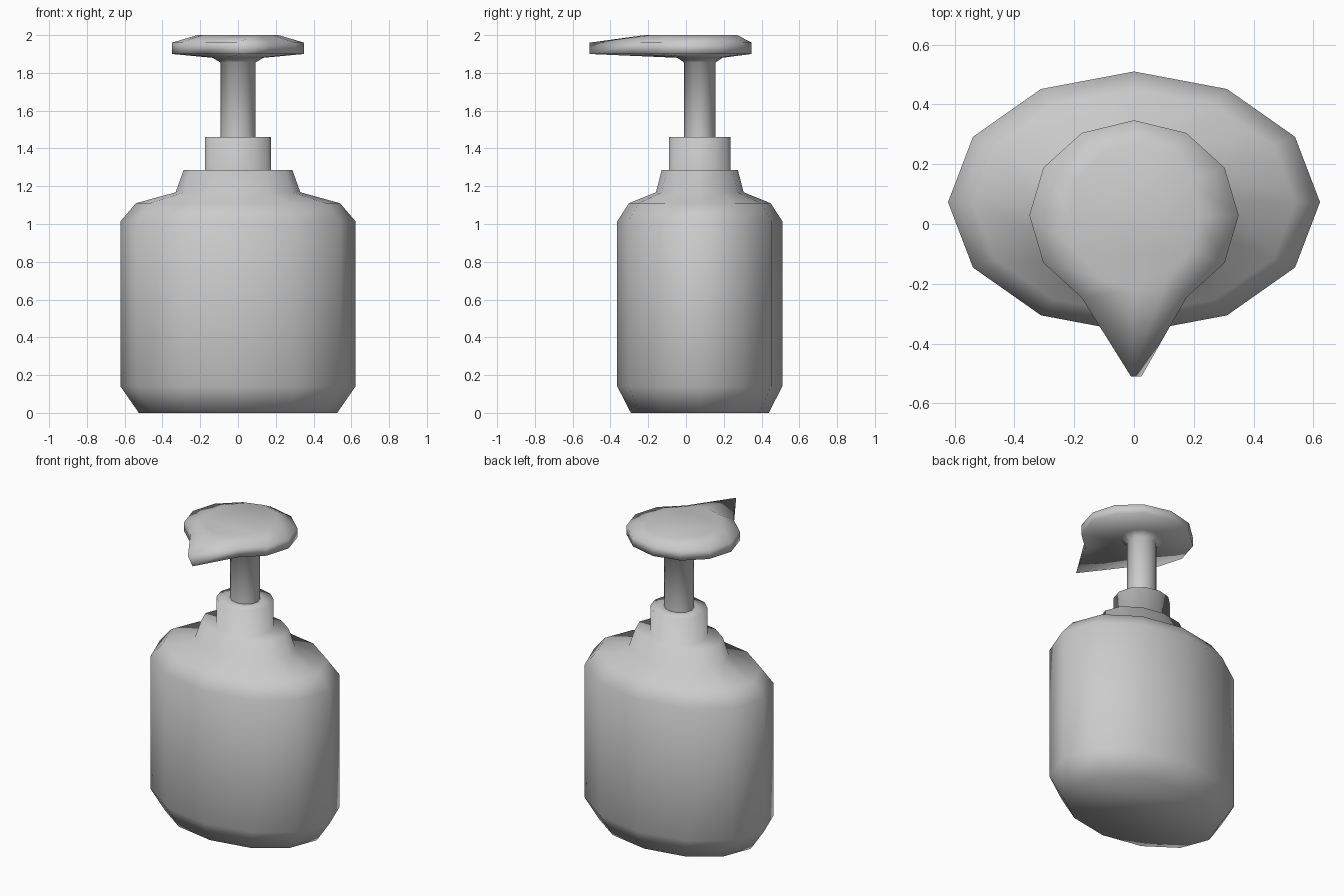
import bpy, bmesh, math

if "Cube" in bpy.data.objects:
    bpy.data.objects.remove(bpy.data.objects["Cube"])

N = 12


def ring(rx, ry, cy, z, tip=None):
    """Oval cross-section; tip optionally pulls the front point to (x, y)."""
    pts = [[rx * math.cos(2 * math.pi * i / N),
            cy + ry * math.sin(2 * math.pi * i / N), z] for i in range(N)]
    if tip:
        pts[9 * N // 12][:2] = tip
    return pts


def loft(name, rings, cap_bottom, cap_top):
    bm = bmesh.new()
    loops = [[bm.verts.new(p) for p in r] for r in rings]
    for a, b in zip(loops, loops[1:]):
        for i in range(N):
            j = (i + 1) % N
            bm.faces.new((a[i], a[j], b[j], b[i]))
    if cap_bottom:
        bm.faces.new(loops[0][::-1])
    if cap_top:
        bm.faces.new(loops[-1])
    for f in bm.faces:
        f.smooth = True
    mesh = bpy.data.meshes.new(name)
    bm.to_mesh(mesh)
    bm.free()
    obj = bpy.data.objects.new(name, mesh)
    bpy.context.collection.objects.link(obj)
    return obj


CY = 0.073

# Oval bottle with shoulder, neck and collar: (rx, ry, z)
bottle = [(0.525, 0.365, 0), (0.622, 0.437, 0.14), (0.622, 0.437, 1.015),
          (0.54, 0.375, 1.11), (0.33, 0.232, 1.168), (0.288, 0.202, 1.285),
          (0.176, 0.162, 1.285), (0.176, 0.162, 1.46), (0.093, 0.083, 1.46)]
loft("bottle", [ring(rx, ry, CY, z) for rx, ry, z in bottle], True, False)

# Pump stem flaring into the press-down head with its pointed spout
pump = [ring(0.093, 0.083, CY, 1.46),
        ring(0.093, 0.083, CY, 1.855),
        ring(0.135, 0.12, CY, 1.88),
        ring(0.35, 0.318, 0.029, 1.90, (0.025, -0.51)),
        ring(0.35, 0.318, 0.029, 1.96, (-0.01, -0.51)),
        ring(0.215, 0.245, 0.027, 2.0)]
loft("pump_head", pump, False, True)
